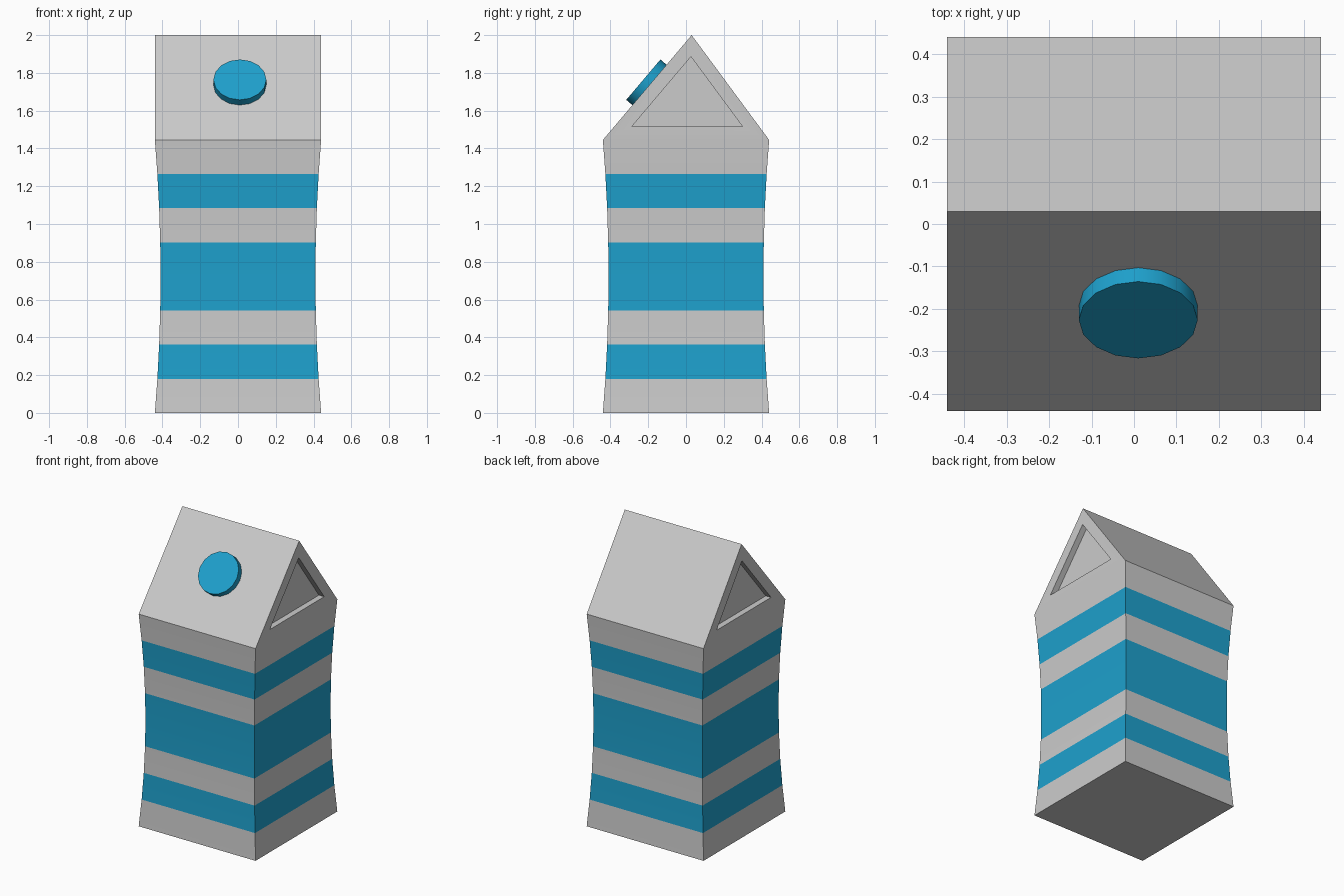
import bpy, bmesh
from math import pi
from mathutils import Vector, Matrix

if "Cube" in bpy.data.objects:
    bpy.data.objects.remove(bpy.data.objects["Cube"])

HALF, WAIST, EAVE, TOP, RIDGE_Y = 0.44, 0.41, 1.445, 2.0, 0.03
BANDS = 8
BLUE_BANDS = {1, 3, 4, 6}


def material(name, rgb):
    mat = bpy.data.materials.new(name)
    mat.diffuse_color = (*rgb, 1)
    mat.use_nodes = True
    mat.node_tree.nodes["Principled BSDF"].inputs["Base Color"].default_value = mat.diffuse_color
    return mat


def finish(name, bm, mats):
    bmesh.ops.recalc_face_normals(bm, faces=bm.faces)
    me = bpy.data.meshes.new(name)
    bm.to_mesh(me)
    bm.free()
    for m in mats:
        me.materials.append(m)
    ob = bpy.data.objects.new(name, me)
    bpy.context.collection.objects.link(ob)
    bpy.ops.object.select_all(action='DESELECT')
    ob.select_set(True)
    bpy.context.view_layer.objects.active = ob
    bpy.ops.object.shade_smooth_by_angle(angle=pi / 6)
    return ob


grey = material("carton_grey", (0.8, 0.8, 0.8))
blue = material("carton_blue", (0.013, 0.355, 0.61))

# Waisted square body made of equal horizontal bands
bm = bmesh.new()
rings = []
for i in range(BANDS + 1):
    t = 2 * i / BANDS - 1
    h = WAIST + (HALF - WAIST) * t * t
    rings.append([bm.verts.new((x * h, y * h, EAVE * i / BANDS))
                  for x, y in ((-1, -1), (1, -1), (1, 1), (-1, 1))])
bm.faces.new(rings[0][::-1])
for i in range(BANDS):
    a, b = rings[i], rings[i + 1]
    for k in range(4):
        n = (k + 1) % 4
        f = bm.faces.new((a[k], a[n], b[n], b[k]))
        f.material_index = int(i in BLUE_BANDS)

# Pitched top with slightly offset ridge
fl, fr, br, bl = rings[-1]
left = bm.verts.new((-HALF, RIDGE_Y, TOP))
right = bm.verts.new((HALF, RIDGE_Y, TOP))
bm.faces.new((fl, fr, right, left))
bm.faces.new((br, bl, left, right))
gables = [bm.faces.new((fr, br, right)), bm.faces.new((bl, fl, left))]

# Recessed triangular panel in each gable
bm.normal_update()
bmesh.ops.inset_individual(bm, faces=gables, thickness=0.071, use_even_offset=True)
panels = bmesh.ops.extrude_discrete_faces(bm, faces=gables)["faces"]
for f in panels:
    side = 1 if f.calc_center_median().x > 0 else -1
    bmesh.ops.translate(bm, verts=f.verts, vec=(-0.04 * side, 0, 0))
finish("carton", bm, [grey, blue])

# Round cap standing on the front roof slope
normal = Vector((0, -(TOP - EAVE), RIDGE_Y + HALF)).normalized()
up = Vector((0, RIDGE_Y + HALF, TOP - EAVE)).normalized()
frame = Matrix((up.cross(normal), up, normal)).transposed().to_4x4()
outer = Vector((0.01, -0.226, 1.764))
bm = bmesh.new()
bmesh.ops.create_cone(bm, cap_ends=True, segments=16, radius1=0.14, radius2=0.14,
                      depth=0.05,
                      matrix=Matrix.Translation(outer - normal * 0.025) @ frame)
finish("cap", bm, [blue])
